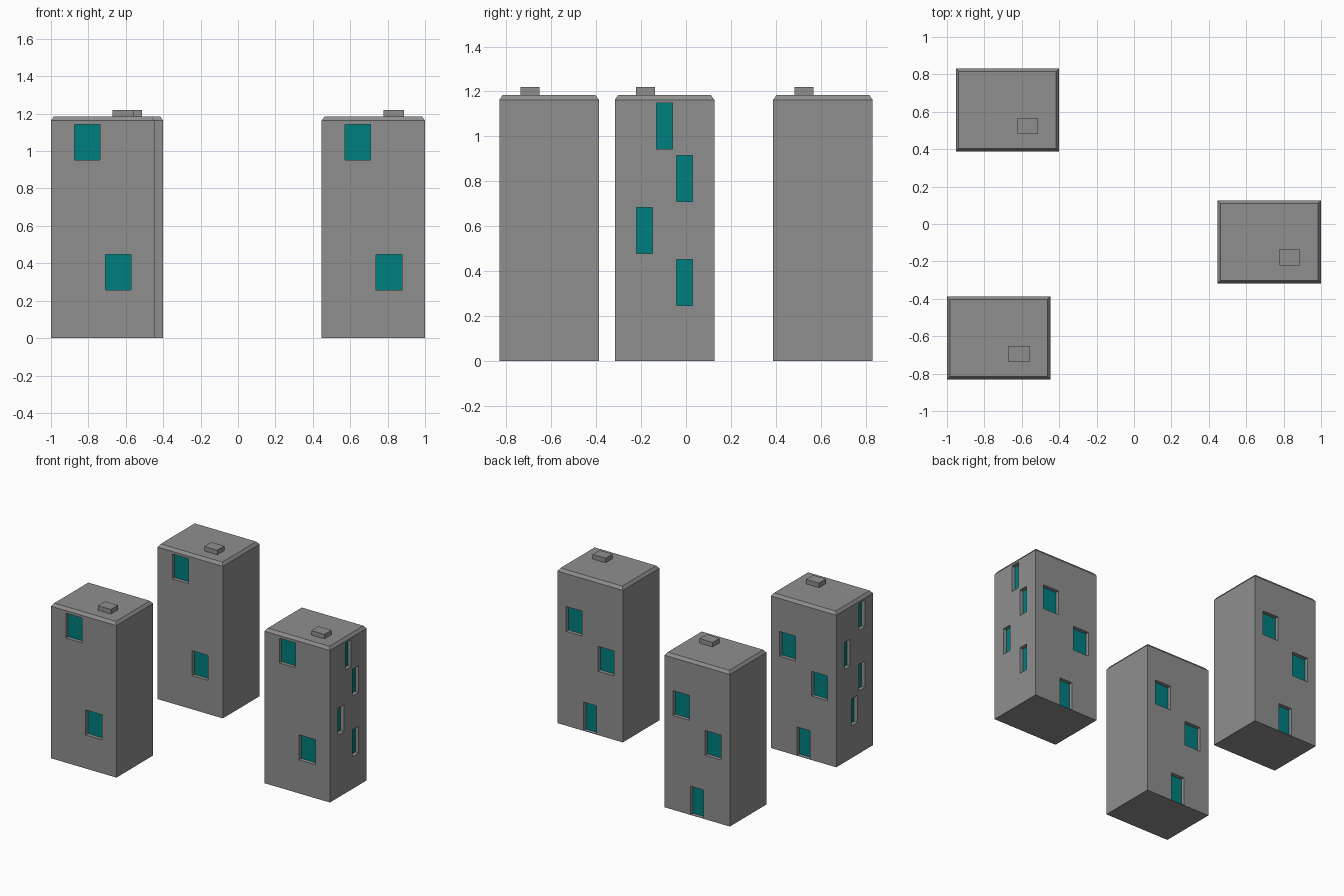
import bpy, bmesh
from mathutils import Matrix, Vector

if "Cube" in bpy.data.objects:
    bpy.data.objects.remove(bpy.data.objects["Cube"])

W, D, H = 0.553, 0.443, 1.185      # tower width, depth, height
CUT, GLASS = 0.032, 0.028          # recess depth and glass setback


def material(name, rgb):
    m = bpy.data.materials.new(name)
    m.diffuse_color = (*rgb, 1)
    m.use_nodes = True
    m.node_tree.nodes["Principled BSDF"].inputs["Base Color"].default_value = m.diffuse_color
    return m


teal = material("teal_glass", (0.0, 0.21, 0.21))
grey = material("dark_concrete", (0.275, 0.275, 0.275))


def add_box(bm, lo, hi):
    lo, hi = Vector(lo), Vector(hi)
    m = Matrix.Translation((lo + hi) / 2) @ Matrix.Diagonal((*(hi - lo), 1))
    bmesh.ops.create_cube(bm, size=1, matrix=m)


def to_object(bm, name, loc, mat):
    me = bpy.data.meshes.new(name)
    bm.to_mesh(me)
    bm.free()
    ob = bpy.data.objects.new(name, me)
    ob.location = loc
    bpy.context.collection.objects.link(ob)
    me.materials.append(mat)
    return ob


def slab(side, a, b, z0, z1, d0, d1):
    """Corners of a slab lying between depths d0 and d1 inside one wall."""
    return {"front": ((a, d0, z0), (b, d1, z1)),
            "back": ((a, D - d1, z0), (b, D - d0, z1)),
            "left": ((d0, a, z0), (d1, b, z1)),
            "right": ((W - d1, a, z0), (W - d0, b, z1))}[side]


# Openings: side, start, end, bottom, top (relative to tower corner)
common = [("front", 0.125, 0.262, 0.953, 1.143),
          ("front", 0.292, 0.429, 0.257, 0.448),
          ("back", 0.343, 0.480, 0.721, 0.911),
          ("back", 0.073, 0.210, 0.489, 0.679),
          ("back", 0.221, 0.332, 0.003, 0.220)]


def stair_windows(side, starts):
    # narrow windows listed from the lowest floor up
    return [(side, s, s + 0.071, 0.247 + i * 0.232, 0.452 + i * 0.232)
            for i, s in enumerate(starts)]


def tower(name, x, y, extra=()):
    loc = (x, y, 0)
    # body with a steep chamfer around the roof
    bm = bmesh.new()
    add_box(bm, (0, 0, 0), (W, D, H - 0.022))
    bm.normal_update()
    top = [f for f in bm.faces if f.normal.z > 0.9]
    bmesh.ops.inset_region(bm, faces=top, thickness=0.016, use_even_offset=True)
    for v in top[0].verts:
        v.co.z = H
    body = to_object(bm, name + "_body", loc, grey)

    # recess cutters and glass panes
    cut, glass = bmesh.new(), bmesh.new()
    for side, a, b, z0, z1 in common + list(extra):
        add_box(cut, *slab(side, a, b, z0, z1, -0.05, CUT))
        add_box(glass, *slab(side, a, b, z0, z1, GLASS, CUT))
    cutter = to_object(cut, name + "_cutter", loc, grey)
    cutter.hide_render = True
    to_object(glass, name + "_windows_and_door", loc, teal)

    mod = body.modifiers.new("recesses", 'BOOLEAN')
    mod.operation, mod.solver, mod.object = 'DIFFERENCE', 'EXACT', cutter
    bpy.context.view_layer.objects.active = body
    bpy.ops.object.modifier_apply(modifier=mod.name)
    bpy.data.objects.remove(cutter)

    # small roof box
    bm = bmesh.new()
    add_box(bm, (0.330, 0.094, H - 0.005), (0.440, 0.180, 1.22))
    to_object(bm, name + "_roof_box", loc, grey)


tower("front_left_tower", -1.0, -0.831,
      stair_windows("left", (0.186, 0.097, 0.275, 0.097)))
tower("back_left_tower", -0.953, 0.388)
tower("right_tower", 0.447, -0.317,
      stair_windows("right", (0.275, 0.097, 0.275, 0.186)))
